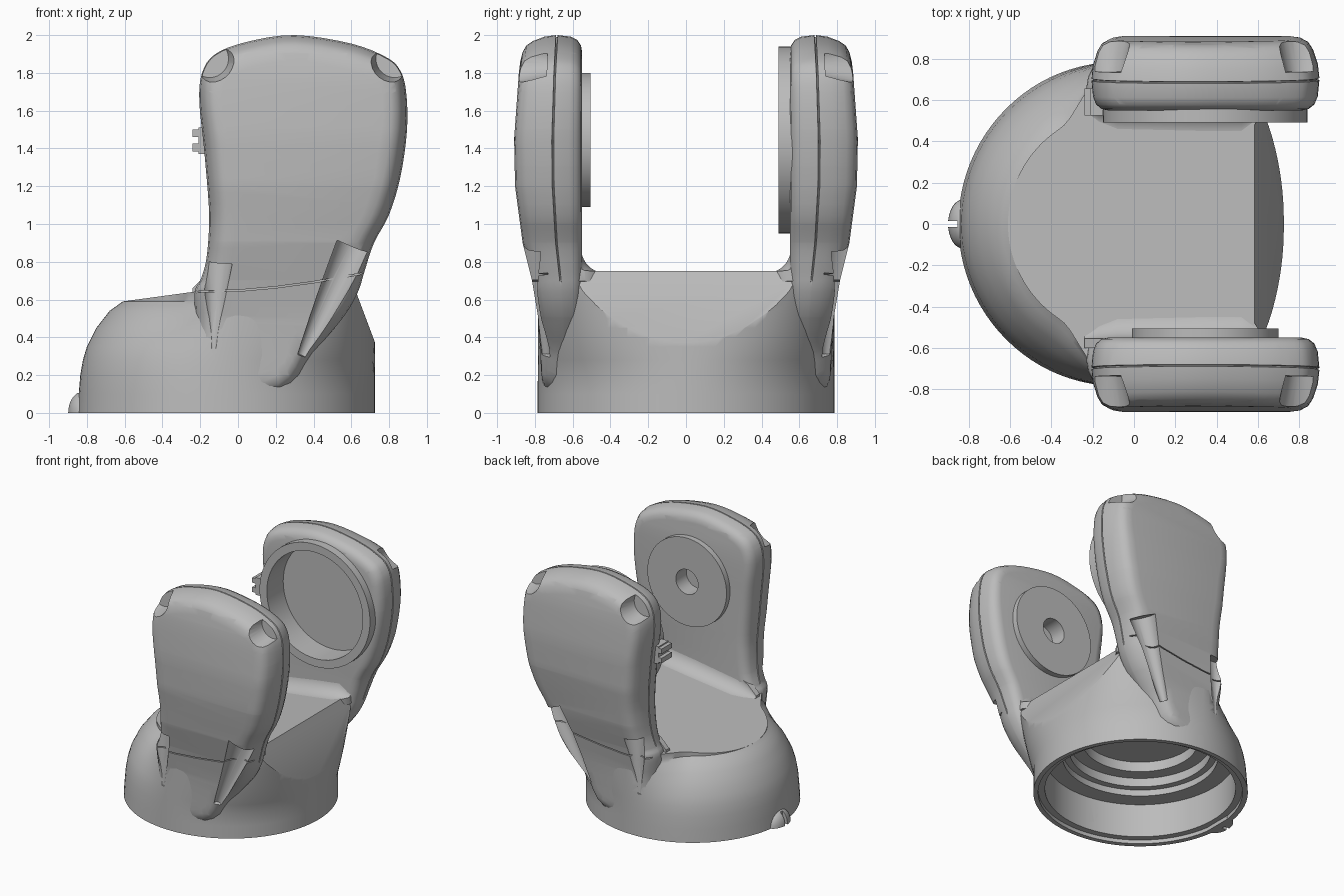
import bpy, bmesh, math
from mathutils import Vector

if "Cube" in bpy.data.objects:
    bpy.data.objects.remove(bpy.data.objects["Cube"])

grey = bpy.data.materials.new("satin grey")
grey.use_nodes = True
grey.diffuse_color = (0.5, 0.5, 0.5, 1)
grey.node_tree.nodes["Principled BSDF"].inputs["Base Color"].default_value = (0.5, 0.5, 0.5, 1)

HUB_X, HUB_Z = 0.345, 1.445
BASE_X = -0.06


def clamp(t):
    return max(0.0, min(1.0, t))


def interp(table, t):
    for (a, va), (b, vb) in zip(table, table[1:]):
        if t <= b:
            return va + (vb - va) * clamp((t - a) / (b - a))
    return table[-1][1]


def deck(x):
    """Height of the sloping deck between the arms."""
    return 0.59 + 0.136 * (x + 0.61)


def loft(rings):
    """Closed solid through a list of closed rings."""
    bm = bmesh.new()
    rows = [[bm.verts.new(p) for p in ring] for ring in rings]
    n = len(rows[0])
    for a, b in zip(rows, rows[1:]):
        for i in range(n):
            bm.faces.new((a[i], a[(i + 1) % n], b[(i + 1) % n], b[i]))
    bm.faces.new(rows[0])
    bm.faces.new(rows[-1])
    return bm


def finish(name, bm):
    bmesh.ops.recalc_face_normals(bm, faces=bm.faces[:])
    mesh = bpy.data.meshes.new(name)
    bm.to_mesh(mesh)
    bm.free()
    mesh.materials.append(grey)
    ob = bpy.data.objects.new(name, mesh)
    bpy.context.collection.objects.link(ob)
    return ob


def activate(ob):
    bpy.ops.object.select_all(action='DESELECT')
    ob.select_set(True)
    bpy.context.view_layer.objects.active = ob


def cut(ob, cutters):
    activate(ob)
    for c in cutters:
        mod = ob.modifiers.new("cut", 'BOOLEAN')
        mod.operation, mod.solver, mod.object = 'DIFFERENCE', 'EXACT', c
        bpy.ops.object.modifier_apply(modifier=mod.name)


def smooth(ob, angle=35):
    activate(ob)
    bpy.ops.object.shade_smooth_by_angle(angle=math.radians(angle))


def hub_disc(name, r, y0, y1):
    def ring(y):
        angles = [math.tau * i / 64 for i in range(64)]
        return [(HUB_X + r * math.cos(a), y, HUB_Z + r * math.sin(a)) for a in angles]
    return finish(name, loft([ring(y0), ring(y1)]))


def taper(name, p0, p1, r0, r1):
    """Tapered round cutter between two points."""
    p0, p1 = Vector(p0), Vector(p1)
    bm = bmesh.new()
    bmesh.ops.create_cone(bm, cap_ends=True, segments=28, radius1=r0, radius2=r1,
                          depth=(p1 - p0).length)
    bm.transform((p1 - p0).to_track_quat('Z', 'Y').to_matrix().to_4x4())
    bmesh.ops.translate(bm, verts=bm.verts[:], vec=(p0 + p1) / 2)
    return finish(name, bm)


def box(name, x0, x1, y0, y1, z0, z1):
    return finish(name, loft([[(x0, y0, z), (x1, y0, z), (x1, y1, z), (x0, y1, z)]
                              for z in (z0, z1)]))


def catmull(pts, steps):
    out, n = [], len(pts)
    for i in range(n):
        a, b, c, d = (Vector(pts[(i + k) % n]) for k in (-1, 0, 1, 2))
        for s in range(steps):
            t = s / steps
            out.append(0.5 * (2 * b + (c - a) * t + (2 * a - 5 * b + 4 * c - d) * t * t
                              + (3 * b - a - 3 * c + d) * t ** 3))
    return out


# Base: round foot, shrinking on the -x side and squaring off on the +x side
SHRINK = [(0, .79), (.15, .78), (.25, .77), (.35, .74), (.45, .69), (.54, .62), (.59, .55), (.9, .55)]


def base_ring(z):
    ring = []
    power = 2 + clamp((z - 0.2) / 0.45)
    for i in range(96):
        c, s = math.cos(math.tau * i / 96), math.sin(math.tau * i / 96)
        if c > 0:
            r = 0.785 / (c ** power + abs(s) ** power) ** (1 / power)
        else:
            w = clamp((0.05 - c) / 0.6)
            r = 0.785 + (interp(SHRINK, z) - 0.785) * w * w * (3 - 2 * w)
        ring.append((BASE_X + r * c, r * s, z))
    return ring


bm = loft([base_ring(z) for z in (0, .1, .2, .28, .35, .4, .45, .5, .54, .57, .59, .65, .72, .9)])
for co, no in (((-0.61, 0, 0.59), (-0.136, 0, 1)), ((0.73, 0, 0.36), (0.24, 0, 0.09))):
    bmesh.ops.bisect_plane(bm, geom=bm.verts[:] + bm.edges[:] + bm.faces[:],
                           plane_co=co, plane_no=no, clear_outer=True)
    bmesh.ops.holes_fill(bm, edges=[e for e in bm.edges if e.is_boundary], sides=0)
base = finish("base", bm)

# Stepped socket underneath
socket = finish("socket_cutter", loft([
    [(BASE_X + r * math.cos(math.tau * i / 96), r * math.sin(math.tau * i / 96), z) for i in range(96)]
    for r, z in ((.75, -.05), (.75, .03), (.70, .03), (.70, .3), (.57, .3), (.57, .35),
                 (.52, .35), (.52, .42), (.42, .42), (.42, .5))]))
cut(base, [socket])

# Arms: front outline lofted through the thickness, with a seam groove
OUTLINE = [(.22, .1), (.40, .32), (.56, .51), (.635, .64), (.67, .75), (.72, .9), (.80, 1.05),
           (.86, 1.25), (.895, 1.5), (.89, 1.7), (.86, 1.81), (.79, 1.88), (.6, 1.955), (.3, 2.0),
           (.05, 1.965), (-.12, 1.9), (-.19, 1.8), (-.205, 1.65), (-.18, 1.4), (-.155, 1.1),
           (-.155, .95), (-.17, .8), (-.2, .7), (-.23, .63), (-.22, .4), (-.2, .1)]
LAYERS = [(.55, .09), (.557, .055), (.58, .025), (.62, .008), (.70, 0), (.703, .012), (.708, .012),
          (.711, 0), (.78, .008), (.85, .032), (.885, .055), (.903, .09), (.91, .14)]
OUTER = [(.1, .765), (.3, .77), (.5, .782), (.7, .815), (.9, .865), (1.2, .905), (1.45, .91),
         (1.8, .885), (2, .86)]


def arm(name, side):
    rings = []
    for y, inset in LAYERS:
        ring = []
        for p in catmull(OUTLINE, 4):
            zc = max(0.5, min(1.4, p.y))
            inward = (Vector((0.1 + 0.17 * zc, zc)) - p).normalized()
            groove = 0.70 < y < 0.71
            q = p + inward * (inset if not groove or p.y > 0.72 else 0)
            ring.append((q.x, y, q.y))
        rings.append(ring)
    bm = loft(rings)
    for i in range(2, 20):
        bmesh.ops.bisect_plane(bm, geom=bm.verts[:] + bm.edges[:] + bm.faces[:],
                               plane_co=(0, 0, i / 10 + 0.003), plane_no=(0, 0, 1))
    for v in bm.verts:
        v.co.y = side * (0.55 + (v.co.y - 0.55) * (interp(OUTER, v.co.z) - 0.55) / 0.36)
    return finish(name, bm)


def fillet(name, side):
    """Curved web where the deck turns up into an arm."""
    rings = []
    for x, r in ((-.24, .02), (-.17, .08), (-.08, .12), (.3, .13), (.52, .13), (.58, .08), (.62, .02)):
        arc = [math.pi / 2 * i / 10 for i in range(11)]
        pts = [(0.555 - r + r * math.sin(a), deck(x) - 0.003 + r - r * math.cos(a)) for a in arc]
        pts += [(0.6, deck(x) + r), (0.6, deck(x) - 0.06), (0.555 - r, deck(x) - 0.06)]
        rings.append([(x, side * y, z) for y, z in pts])
    return finish(name, loft(rings))


helpers = [socket]
bore = hub_disc("bore_cutter", 0.43, 0.4, 0.70)
pin_hole = hub_disc("pin_cutter", 0.1, -0.4, -0.64)
helpers += [bore, pin_hole]

for side, label in ((1, "back"), (-1, "front")):
    # Screw scoops at the top corners and tapered channels at the foot of the cover
    scoops = [taper("scoop_cutter", (x, side * 0.735, 1.875), (x, side * 1.0, 1.885), 0.1, 0.16)
              for x in (-0.15, 0.83)]
    channels = [taper("channel_cutter", (.61, side * .83, .88), (.34, side * .745, .3), .1, .03),
                taper("channel_cutter", (-.12, side * .84, .79), (-.13, side * .785, .34), .09, .015)]
    seam = finish("seam_cutter", loft([
        [(x, side * y, z + dz) for y, dz in ((.73, -.004), (1, -.004), (1, .004), (.73, .004))]
        for x, z in ((-.3, .64), (0, .647), (.2, .665), (.4, .692), (.7, .745))]))
    part = arm(label + "_arm", side)
    cut(part, [socket, seam, bore if side > 0 else pin_hole] + scoops + channels)
    cut(base, channels)
    smooth(part)
    smooth(fillet(label + "_arm_fillet", side))
    helpers += scoops + channels + [seam]
smooth(base)

# Bearing ring on the back arm, washer on the front arm
ring = hub_disc("bearing_ring", 0.495, 0.49, 0.61)
cut(ring, [bore])
washer = hub_disc("washer", 0.355, -0.505, -0.56)
cut(washer, [pin_hole])
smooth(ring)
smooth(washer)

# Cable clip on the edge of the back arm
box("clip_plate", -0.21, -0.15, 0.525, 0.655, 1.37, 1.51)
for i, z in enumerate((1.385, 1.46)):
    box("clip_prong_%d" % (i + 1), -0.24, -0.2, 0.525, 0.655, z, z + 0.04)

# Slotted nub at the foot
bm = bmesh.new()
bmesh.ops.create_uvsphere(bm, u_segments=32, v_segments=16, radius=1)
bmesh.ops.scale(bm, vec=(0.075, 0.12, 0.11), verts=bm.verts[:])
bmesh.ops.translate(bm, vec=(-0.825, 0, 0), verts=bm.verts[:])
nub = finish("foot_nub", bm)
trims = [box("nub_floor_cutter", -1, -0.6, -0.3, 0.3, -0.3, 0),
         box("nub_slot_cutter", -1, -0.855, -0.015, 0.015, -0.1, 0.3),
         box("nub_inside_cutter", -0.8, -0.6, -0.3, 0.3, -0.1, 0.3)]
cut(nub, trims)
smooth(nub)

for ob in helpers + trims:
    bpy.data.objects.remove(ob)
